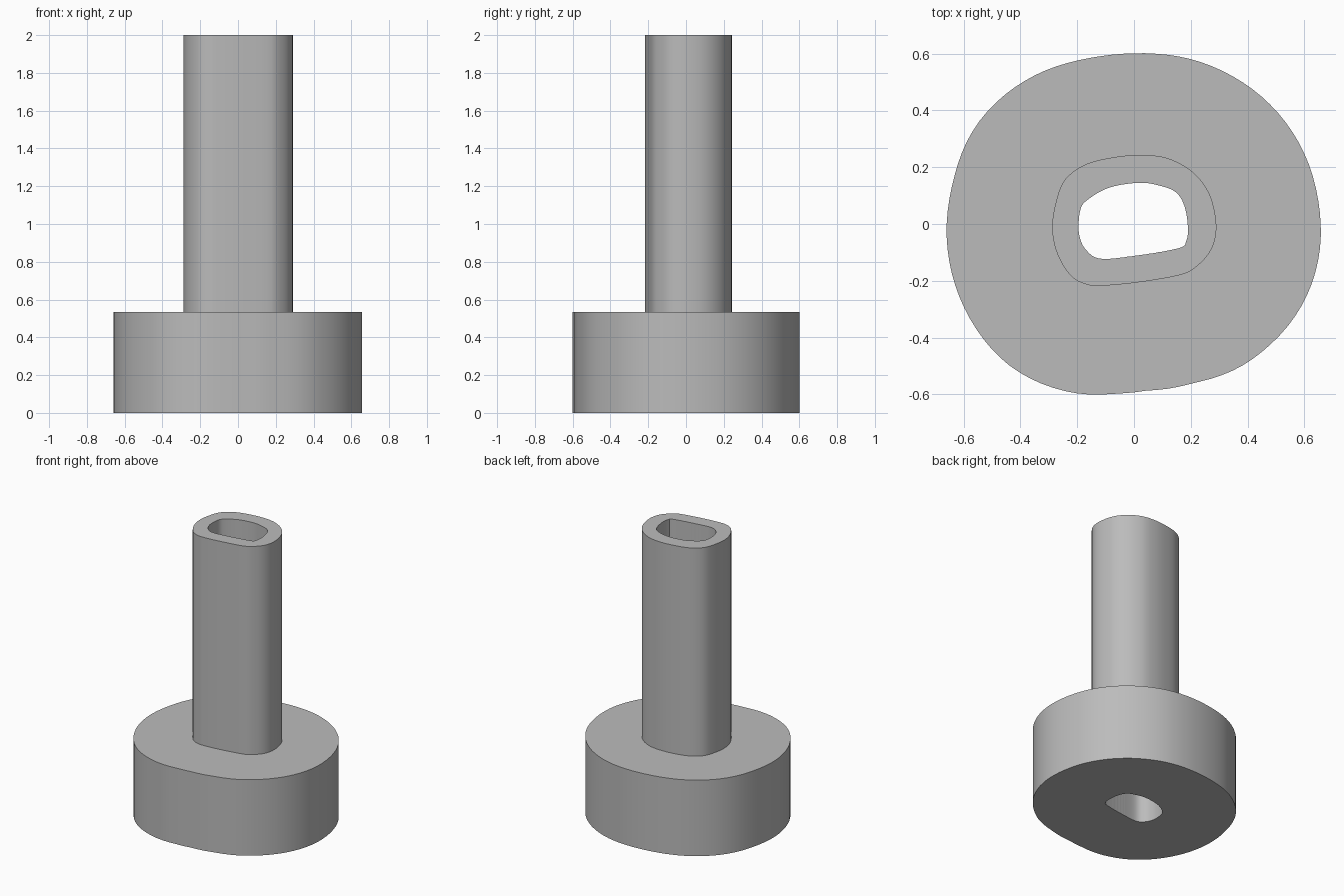
import bpy
import bmesh
from math import atan2, cos, sin, tau, radians
from mathutils import Vector

cube = bpy.data.objects.get("Cube")
if cube:
    bpy.data.objects.remove(cube, do_unlink=True)

SIDES = 96
HEIGHT = 2
FLANGE_TOP = 0.535
FLANGE_MARGIN = 0.37

# Rounded, slightly uneven outlines, counter-clockwise
STEM = [(.29, -.01), (.268, .1), (.21, .18), (.123, .23), (.03, .243),
        (-.07, .235), (-.17, .21), (-.24, .16), (-.27, .095), (-.288, -.01),
        (-.27, -.105), (-.22, -.185), (-.16, -.215), (-.11, -.217),
        (0, -.207), (.16, -.18), (.22, -.15), (.272, -.09)]
BORE = [(.19, -.02), (.18, .055), (.15, .11), (.09, .135), (.018, .145),
        (-.09, .127), (-.17, .08), (-.19, .045), (-.195, -.01),
        (-.19, -.05), (-.17, -.09), (-.12, -.122), (0, -.112),
        (.158, -.085), (.182, -.065)]


def smooth_outline(points, steps=6):
    """Closed Catmull-Rom curve through the points."""
    pts = [Vector(p) for p in points]
    count = len(pts)
    curve = []
    for i in range(count):
        a, b, c, d = (pts[(i + k) % count] for k in (-1, 0, 1, 2))
        for s in range(steps):
            t = s / steps
            curve.append((2 * b + (c - a) * t
                          + (2 * a - 5 * b + 4 * c - d) * t ** 2
                          + (3 * b - a - 3 * c + d) * t ** 3) / 2)
    return curve


def grow_outline(curve, margin, shift):
    """Offset a convex outline outwards by a constant margin."""
    grown = []
    for i in range(SIDES):
        direction = Vector((cos(tau * i / SIDES), sin(tau * i / SIDES)))
        support = max(curve, key=direction.dot)
        grown.append(support + direction * margin + shift)
    return grown


def resample(curve):
    """Points of the outline at equal angles, so that loops can be bridged."""
    polar = sorted((atan2(p.y, p.x) % tau, p.length) for p in curve)
    first, last = polar[0], polar[-1]
    polar = [(last[0] - tau, last[1])] + polar + [(first[0] + tau, first[1])]
    ring = []
    for i in range(SIDES):
        angle = tau * i / SIDES
        for (a, ra), (b, rb) in zip(polar, polar[1:]):
            if a <= angle < b:
                r = ra + (rb - ra) * (angle - a) / (b - a)
                ring.append(Vector((r * cos(angle), r * sin(angle))))
                break
    return ring


def loft(name, sections, material):
    """Bridge a sequence of (outline, height) loops into one surface."""
    bm = bmesh.new()
    loops = [[bm.verts.new((p.x, p.y, z)) for p in ring] for ring, z in sections]
    for low, high in zip(loops, loops[1:]):
        for i in range(SIDES):
            j = (i + 1) % SIDES
            bm.faces.new((low[i], low[j], high[j], high[i]))
    mesh = bpy.data.meshes.new(name)
    bm.to_mesh(mesh)
    bm.free()
    mesh.materials.append(material)
    obj = bpy.data.objects.new(name, mesh)
    bpy.context.collection.objects.link(obj)
    bpy.ops.object.select_all(action="DESELECT")
    obj.select_set(True)
    bpy.context.view_layer.objects.active = obj
    bpy.ops.object.shade_smooth_by_angle(angle=radians(30))
    return obj


# Plain grey
grey = bpy.data.materials.new("grey")
grey.use_nodes = True
colour = (.5, .5, .5, 1)
grey.diffuse_color = colour
grey.node_tree.nodes["Principled BSDF"].inputs["Base Color"].default_value = colour

stem_curve = smooth_outline(STEM)
stem_ring = resample(stem_curve)
bore_ring = resample(smooth_outline(BORE))
flange_ring = resample(grow_outline(stem_curve, FLANGE_MARGIN, Vector((-.002, -.012))))

# Wide foot: underside, outer wall and top ledge
loft("flange", [(bore_ring, 0), (flange_ring, 0),
                (flange_ring, FLANGE_TOP), (stem_ring, FLANGE_TOP)], grey)

# Tall hollow stem: outer wall, rim and the bore running right through
loft("hollow_stem", [(stem_ring, FLANGE_TOP), (stem_ring, HEIGHT),
                     (bore_ring, HEIGHT), (bore_ring, 0)], grey)
